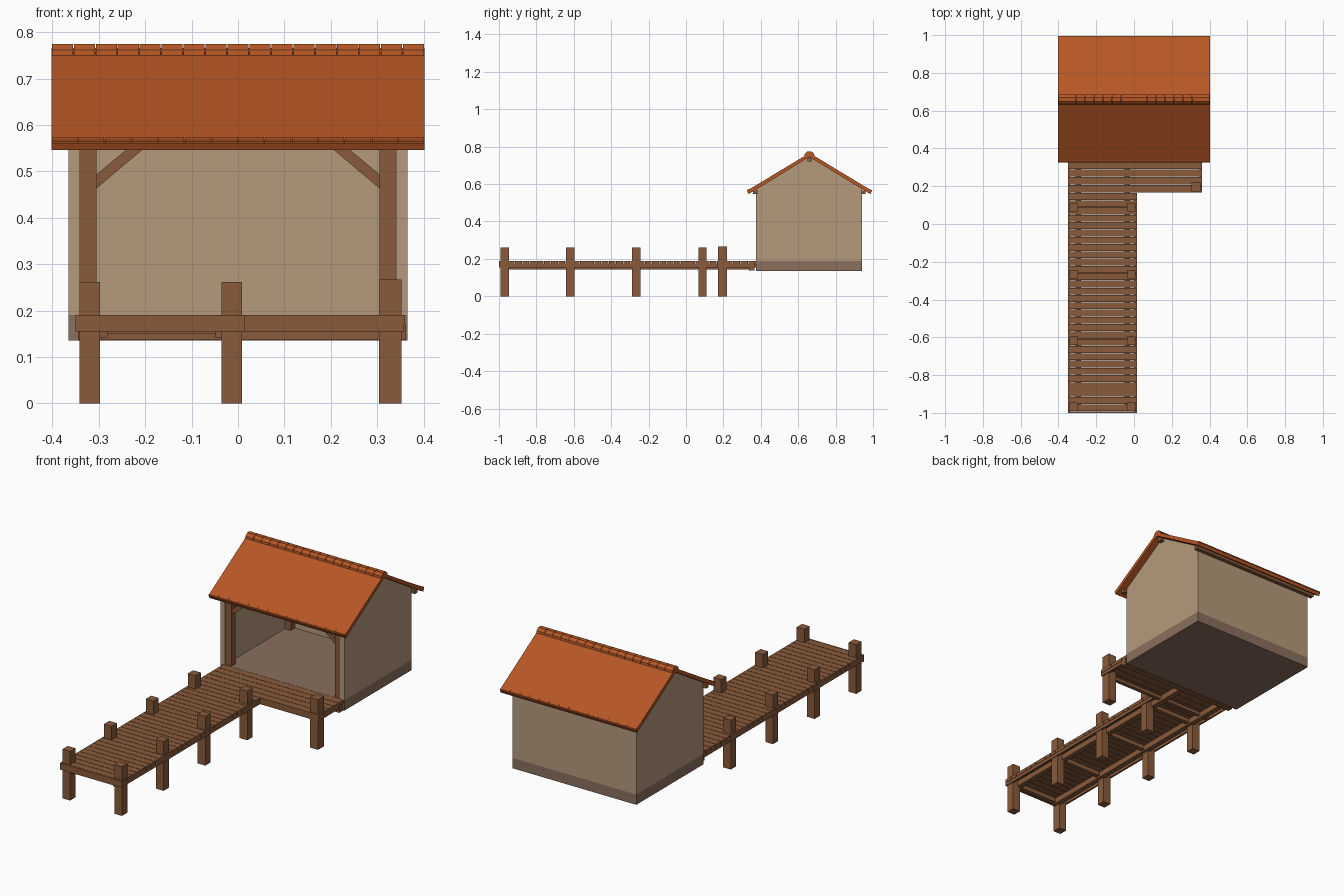
import bpy, bmesh, math
from mathutils import Vector

cube = bpy.data.objects.get("Cube")
if cube:
    bpy.data.objects.remove(cube, do_unlink=True)


def material(name, rgb):
    lin = [((c / 255 + 0.055) / 1.055) ** 2.4 for c in rgb] + [1]
    m = bpy.data.materials.new(name)
    m.use_nodes = True
    m.diffuse_color = lin
    m.node_tree.nodes["Principled BSDF"].inputs["Base Color"].default_value = lin
    return m


WOOD = material("brown wood", (137, 91, 59))
WALL = material("beige plaster", (182, 154, 124))
STONE = material("grey brown base", (138, 112, 94))
ROOF = material("orange roof", (182, 87, 37))


def finish(name, bm, mat):
    bmesh.ops.recalc_face_normals(bm, faces=bm.faces)
    me = bpy.data.meshes.new(name)
    bm.to_mesh(me)
    bm.free()
    me.materials.append(mat)
    ob = bpy.data.objects.new(name, me)
    bpy.context.collection.objects.link(ob)
    return ob


def add_box(bm, x0, x1, y0, y1, z0, z1):
    vs = bmesh.ops.create_cube(bm, size=1)["verts"]
    for v in vs:
        v.co = Vector((x1 if v.co.x > 0 else x0,
                       y1 if v.co.y > 0 else y0,
                       z1 if v.co.z > 0 else z0))


def boxes(name, mat, *items):
    bm = bmesh.new()
    for b in items:
        add_box(bm, *b)
    return finish(name, bm, mat)


def add_prism(bm, pts, a, b, place):
    """Extrude a flat outline from a to b; place maps (u, v, depth) to a point."""
    lo = bm.faces.new([bm.verts.new(place(u, v, a)) for u, v in pts])
    ext = bmesh.ops.extrude_face_region(bm, geom=[lo])["geom"]
    shift = Vector(place(0, 0, b)) - Vector(place(0, 0, a))
    for g in ext:
        if isinstance(g, bmesh.types.BMVert):
            g.co += shift


def along_x(u, v, d):
    return (d, u, v)


def along_y(u, v, d):
    return (u, d, v)


# Main measures
FLOOR = 0.19
FRONT, BACK, HALF = 0.375, 0.94, 0.365
MID, PEAK, SLOPE = 0.66, 0.766, 0.603
ROOF_HALF, EAVE_RUN, THICK = 0.402, 0.335, 0.021
WT = 0.025


def under(y):
    return PEAK - THICK - SLOPE * abs(y - MID)


# House base and floor
boxes("house_base", STONE, (-HALF, HALF, FRONT, BACK, 0.135, FLOOR))

# Gabled side walls and back wall
outline = [(FRONT, FLOOR), (BACK, FLOOR), (BACK, under(BACK)),
           (MID, under(MID)), (FRONT, under(FRONT))]
for side, name in ((-1, "right_wall"), (1, "left_wall")):
    bm = bmesh.new()
    add_prism(bm, outline, side * HALF, side * (HALF - WT), along_x)
    finish(name, bm, WALL)
boxes("back_wall", WALL,
      (WT - HALF, HALF - WT, BACK - WT, BACK, FLOOR, under(BACK)))

# Corner posts
for y, name in ((FRONT + 0.005, "front_house_posts"), (BACK - WT - 0.035, "back_house_posts")):
    boxes(name, WOOD, *[(s * 0.3225 - 0.0175, s * 0.3225 + 0.0175, y, y + 0.035, FLOOR, 0.57)
                        for s in (-1, 1)])

# Diagonal braces in the open front
bm = bmesh.new()
for s in (-1, 1):
    add_prism(bm, [(s * 0.305, 0.463), (s * 0.305, 0.493), (s * 0.225, 0.56), (s * 0.19, 0.56)],
              FRONT + 0.012, FRONT + 0.034, along_y)
finish("front_braces", bm, WOOD)

# Purlins poking out under the gables
for y, name in ((0.37, "front_purlin"), (0.95, "back_purlin"), (MID, "ridge_purlin")):
    top = under(y) - 0.004
    boxes(name, WOOD, (-0.385, 0.385, y - 0.011, y + 0.011, top - 0.02, top))

# Roof slopes: one slab on each side of the ridge
drop = math.cos(math.atan(SLOPE)) * THICK
lean = math.sin(math.atan(SLOPE)) * THICK * 0.86
for s, name in ((-1, "front_roof"), (1, "back_roof")):
    eave = MID + s * EAVE_RUN
    bm = bmesh.new()
    add_prism(bm, [(MID, PEAK), (eave, PEAK - SLOPE * EAVE_RUN),
                   (eave - s * lean, PEAK - SLOPE * EAVE_RUN - drop),
                   (MID, PEAK - THICK)],
              -ROOF_HALF, ROOF_HALF, along_x)
    finish(name, bm, ROOF)

    # Row of small tiles along the eave
    bm = bmesh.new()
    count = 14
    w = 2 * ROOF_HALF / count
    inner = EAVE_RUN - 0.014
    z_out, z_in = PEAK - SLOPE * EAVE_RUN, PEAK - SLOPE * inner
    for i in range(count):
        x = -ROOF_HALF + i * w
        add_prism(bm, [(eave, z_out - 0.004), (eave - s * 0.002, z_out + 0.004),
                       (MID + s * inner, z_in + 0.002), (MID + s * inner, z_in - 0.004)],
                  x + 0.0012, x + w - 0.0012, along_x)
    finish(name + "_eave_tiles", bm, ROOF)

# Ridge tiles
bm = bmesh.new()
count = 17
w = 2 * ROOF_HALF / count
half = [(0.028, 0.742), (0.025, 0.761), (0.011, 0.774)]
ring = [(MID + u, v) for u, v in half] + [(MID - u, v) for u, v in reversed(half)]
for i in range(count):
    x = -ROOF_HALF + i * w
    add_prism(bm, ring, x + 0.001, x + w - 0.001, along_x)
finish("ridge_tiles", bm, ROOF)


# Deck boards laid across the pier and the porch
def boards(name, x0, x1, y0, y1, count):
    step = (y1 - y0) / count
    boxes(name, WOOD, *[(x0, x1, y0 + i * step + 0.0012, y0 + (i + 1) * step - 0.0012,
                         0.172, FLOOR) for i in range(count)])


PX0, PX1, PORCH = -0.35, 0.015, 0.165
boards("pier_boards", PX0, PX1, -1 + 0.008, PORCH, 30)
boards("porch_boards", PX0, 0.36, PORCH, FRONT, 5)

# Pier frame: stringers, edge beams, end board and cross beams
boxes("pier_stringers", WOOD,
      *[(x - 0.014, x + 0.014, -0.985, 0.34, 0.142, 0.172) for x in (-0.295, -0.035)])
boxes("pier_edge_beams", WOOD,
      (PX0 + 0.002, PX0 + 0.012, -0.992, FRONT, 0.155, 0.172),
      (PX1 - 0.012, PX1 - 0.002, -0.992, PORCH, 0.155, 0.172))
boxes("pier_end_board", WOOD, (PX0, PX1, -1, -0.992, 0.155, FLOOR))
rows = (-0.968, -0.618, -0.266, 0.088)
boxes("pier_cross_beams", WOOD,
      *[(PX0 + 0.012, PX1 - 0.012, y - 0.012, y + 0.012, 0.15, 0.172) for y in rows])

# Porch frame
boxes("porch_beams", WOOD,
      (PX0 + 0.012, 0.358, PORCH + 0.002, PORCH + 0.022, 0.155, 0.172),
      (-0.345, HALF - 0.003, 0.336, 0.366, 0.137, 0.172),
      (0.346, 0.358, PORCH + 0.022, 0.336, 0.155, 0.172))

# Mooring posts
r = 0.0225
boxes("pier_posts", WOOD,
      *[(x - r, x + r, y - r, y + r, 0, 0.262) for x in (-0.3195, -0.0135) for y in rows])
boxes("porch_post", WOOD, (0.304, 0.352, 0.172, 0.22, 0, 0.267))
